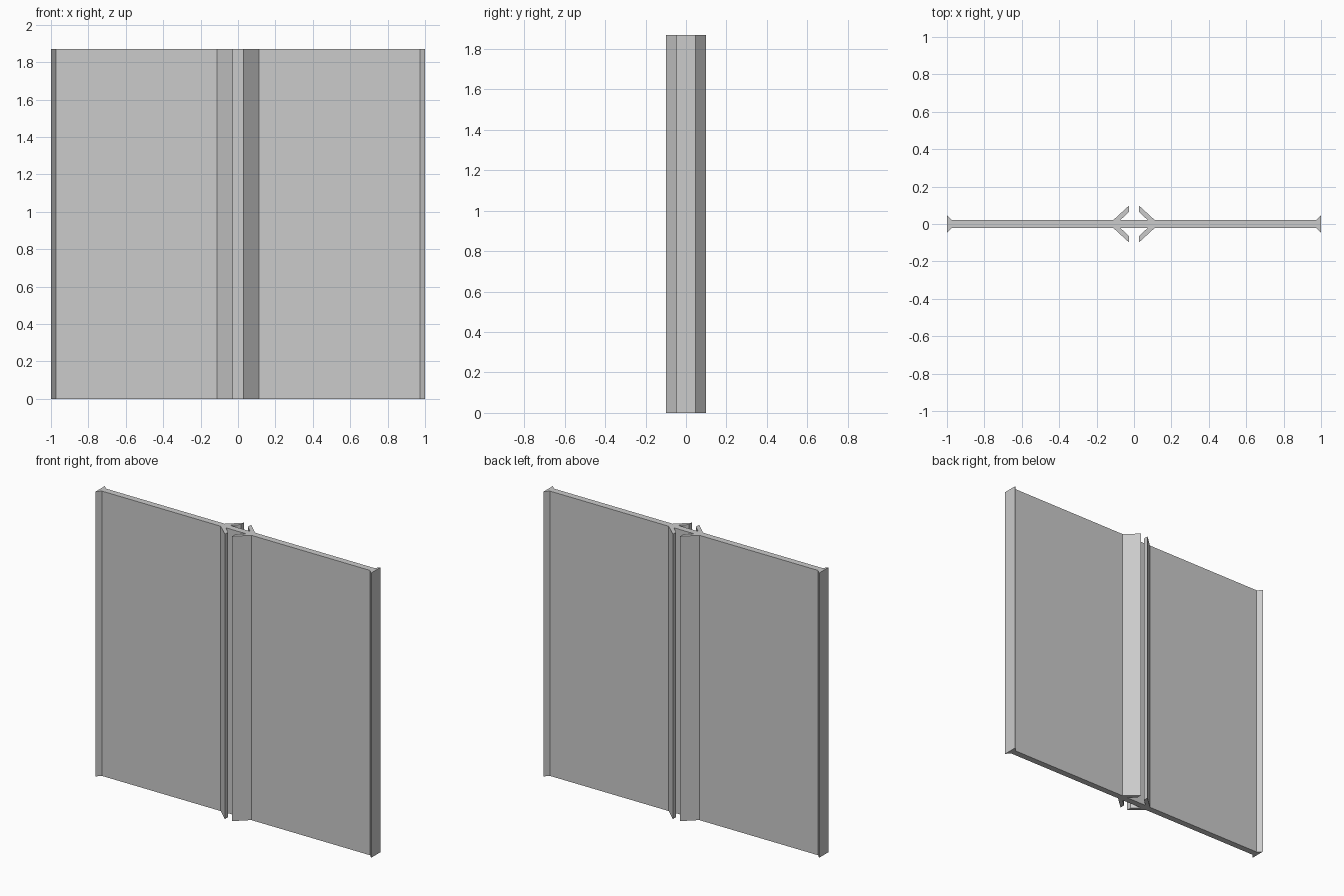
import bpy
import bmesh

cube = bpy.data.objects.get("Cube")
if cube:
    bpy.data.objects.remove(cube, do_unlink=True)

HEIGHT = 1.87

# Plain grey material
grey = bpy.data.materials.new("light_grey")
grey.use_nodes = True
colour = (0.6, 0.6, 0.6, 1)
grey.diffuse_color = colour
grey.node_tree.nodes["Principled BSDF"].inputs["Base Color"].default_value = colour

# One quarter of the cross-section: flared end, web, diagonal arm
quarter = [
    (1.0, 0.048), (0.974, 0.021),
    (0.111, 0.021), (0.026, 0.099), (0.026, 0.066), (0.073, 0.021),
]
back = quarter + [(-x, y) for x, y in reversed(quarter)]
outline = back + [(x, -y) for x, y in reversed(back)]


def extrude_profile(name, points, height, material):
    bm = bmesh.new()
    face = bm.faces.new([bm.verts.new((x, y, 0)) for x, y in points])
    result = bmesh.ops.extrude_face_region(bm, geom=[face], use_keep_orig=True)
    top = [v for v in result["geom"] if isinstance(v, bmesh.types.BMVert)]
    bmesh.ops.translate(bm, verts=top, vec=(0, 0, height))
    bmesh.ops.recalc_face_normals(bm, faces=bm.faces)
    mesh = bpy.data.meshes.new(name)
    bm.to_mesh(mesh)
    bm.free()
    mesh.materials.append(material)
    obj = bpy.data.objects.new(name, mesh)
    bpy.context.collection.objects.link(obj)
    return obj


# Flat panel strip with flared ends and four diagonal central arms
extrude_profile("joint_strip", outline, HEIGHT, grey)
